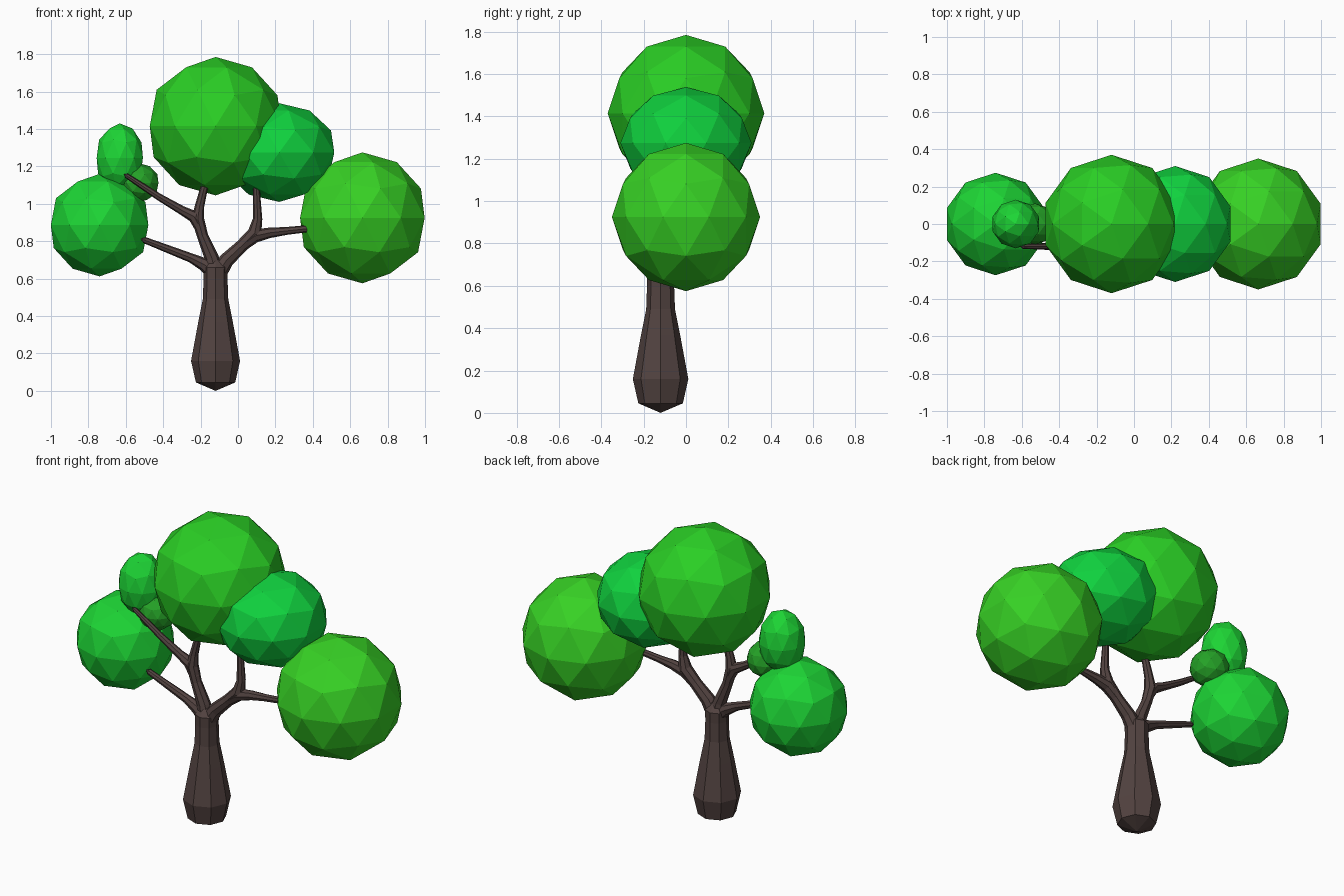
import bpy, bmesh, math
from mathutils import Vector

if "Cube" in bpy.data.objects:
    bpy.data.objects.remove(bpy.data.objects["Cube"])

SIDES = 8
TRUNK_Y = -0.12


def material(name, rgb):
    m = bpy.data.materials.new(name)
    m.diffuse_color = (*rgb, 1)
    m.use_nodes = True
    m.node_tree.nodes["Principled BSDF"].inputs["Base Color"].default_value = m.diffuse_color
    return m


BARK = material("bark", (0.085, 0.056, 0.052))
LEAF = material("leaf_green", (0.023, 0.62, 0.018))
FRESH = material("fresh_green", (0.005, 0.64, 0.048))
LIGHT = material("light_green", (0.012, 0.66, 0.035))
LIME = material("lime_green", (0.038, 0.64, 0.018))
DARK = material("dark_green", (0.018, 0.36, 0.02))


def tube(bm, path):
    """Eight-sided limb along (x, z, radius) points with rounded end tips."""
    pts = [Vector((x, TRUNK_Y, z)) for x, z, r in path]
    rings = []
    for i, p in enumerate(pts):
        before = (p - pts[i - 1]).normalized() if i else Vector()
        after = (pts[i + 1] - p).normalized() if i < len(pts) - 1 else Vector()
        t = (before + after).normalized()
        side = Vector((t.z, 0, -t.x))
        r = path[i][2]
        if r == 0:
            rings.append([bm.verts.new(p)])
            continue
        ring = []
        for k in range(SIDES):
            a = 2 * math.pi * k / SIDES
            ring.append(bm.verts.new(p + r * (side * math.cos(a) + Vector((0, 1, 0)) * math.sin(a))))
        rings.append(ring)
    for a, b in zip(rings, rings[1:]):
        for k in range(SIDES):
            n = (k + 1) % SIDES
            if len(a) == 1:
                bm.faces.new((a[0], b[n], b[k]))
            elif len(b) == 1:
                bm.faces.new((a[k], a[n], b[0]))
            else:
                bm.faces.new((a[k], a[n], b[n], b[k]))


def tree_part(name, paths):
    bm = bmesh.new()
    for p in paths:
        tube(bm, p)
    bmesh.ops.recalc_face_normals(bm, faces=bm.faces)
    me = bpy.data.meshes.new(name)
    bm.to_mesh(me)
    bm.free()
    me.materials.append(BARK)
    bpy.context.collection.objects.link(bpy.data.objects.new(name, me))


# Trunk with a rounded foot
tree_part("trunk", [[(-0.12, 0, 0), (-0.12, 0.045, 0.105), (-0.12, 0.16, 0.131),
                     (-0.12, 0.37, 0.092), (-0.12, 0.49, 0.068), (-0.12, 0.60, 0.064),
                     (-0.12, 0.66, 0.066), (-0.12, 0.70, 0.03), (-0.12, 0.705, 0)]])

# Low left branch
tree_part("left_branch", [[(-0.11, 0.62, 0.05), (-0.18, 0.675, 0.036), (-0.25, 0.71, 0.025),
                           (-0.50, 0.806, 0.017), (-0.52, 0.813, 0)]])

# Left limb rising into the crown, with its outer twig
tree_part("upper_left_limb", [
    [(-0.12, 0.62, 0.05), (-0.14, 0.71, 0.038), (-0.19, 0.83, 0.03), (-0.215, 0.92, 0.034),
     (-0.205, 0.99, 0.025), (-0.18, 1.09, 0.02), (-0.15, 1.20, 0.018), (-0.147, 1.21, 0)],
    [(-0.195, 0.86, 0.03), (-0.235, 0.932, 0.033), (-0.30, 0.965, 0.024),
     (-0.42, 1.035, 0.019), (-0.595, 1.15, 0.013), (-0.61, 1.16, 0)]])

# Right limb with one upright and one sideways branch
tree_part("right_limb", [
    [(-0.12, 0.61, 0.05), (-0.06, 0.70, 0.04), (0.02, 0.775, 0.034), (0.09, 0.845, 0.038),
     (0.105, 0.92, 0.025), (0.10, 1.05, 0.019), (0.10, 1.16, 0.018), (0.10, 1.17, 0)],
    [(0.02, 0.775, 0.032), (0.09, 0.828, 0.036), (0.17, 0.845, 0.028),
     (0.26, 0.855, 0.021), (0.42, 0.872, 0.018), (0.43, 0.873, 0)]])

# Faceted foliage balls: name, x, z, radius, height radius, material
for name, x, z, r, rz, mat in [
    ("crown_foliage", -0.12, 1.415, 0.37, 0.37, LEAF),
    ("middle_foliage", 0.22, 1.274, 0.31, 0.264, FRESH),
    ("right_foliage", 0.665, 0.925, 0.35, 0.35, LIME),
    ("left_foliage", -0.74, 0.886, 0.274, 0.274, LIGHT),
    ("tall_tuft_foliage", -0.632, 1.245, 0.13, 0.185, LIGHT),
    ("small_tuft_foliage", -0.53, 1.112, 0.11, 0.105, DARK),
]:
    bpy.ops.mesh.primitive_ico_sphere_add(subdivisions=2, radius=1, location=(x, 0, z))
    ob = bpy.context.object
    ob.name = name
    ob.scale = (r, r, rz)
    ob.data.materials.append(mat)
